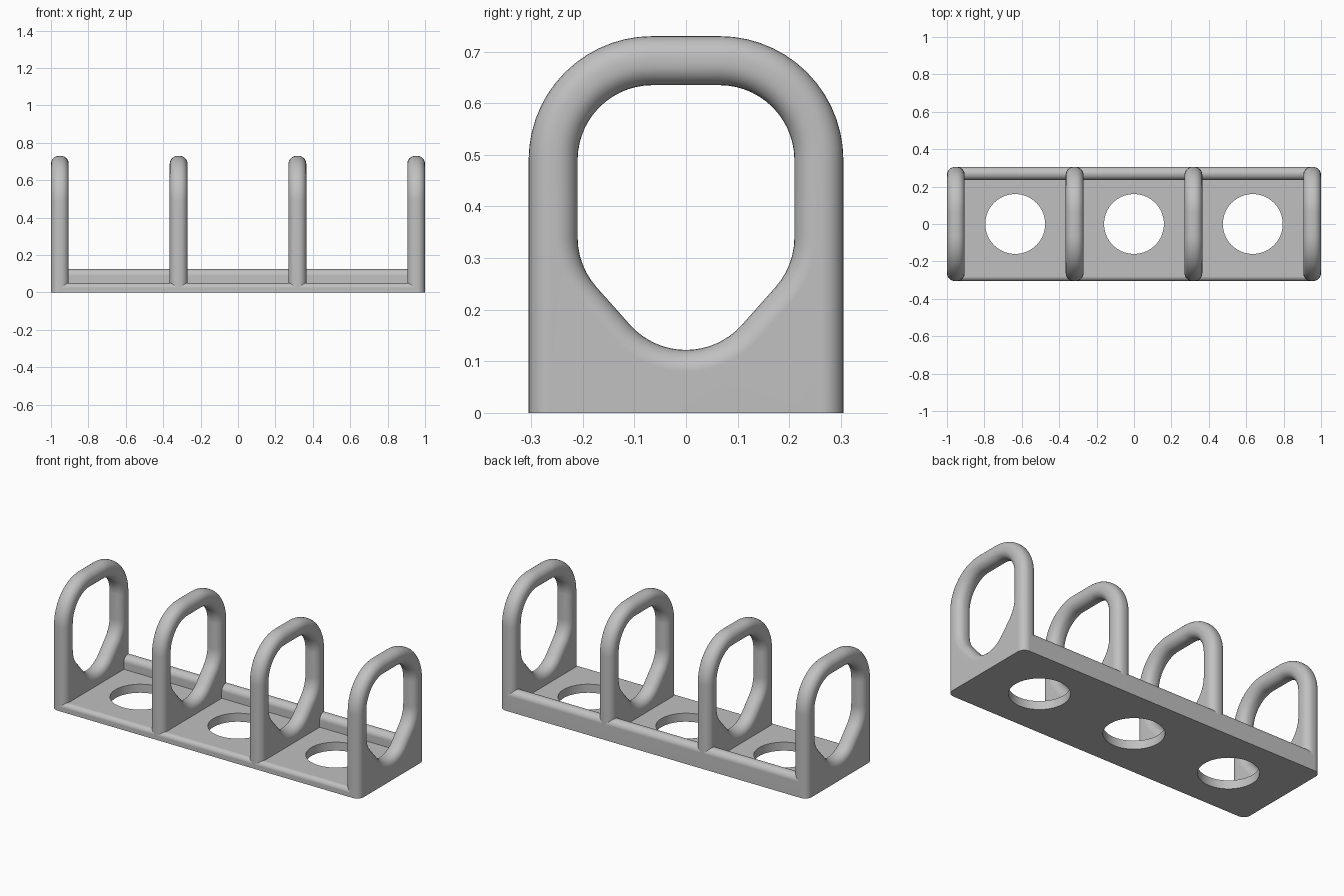
import bpy, bmesh
from math import sin, cos, pi, radians, atan2

cube = bpy.data.objects.get("Cube")
if cube:
    bpy.data.objects.remove(cube, do_unlink=True)

grey = bpy.data.materials.new("grey_plastic")
grey.use_nodes = True
colour = (0.53, 0.53, 0.53, 1)
grey.diffuse_color = colour
grey.node_tree.nodes["Principled BSDF"].inputs["Base Color"].default_value = colour

HALF_DEPTH = 0.305      # half depth of the whole rack
HALF_THICK = 0.0475     # half thickness of a hoop
ROUND = 0.042           # edge rounding of a hoop
ARC_Y, ARC_Z = 0.065, 0.49
LOW_Z, BOTTOM_Z = 0.34, 0.267


def arc(cy, cz, r, start, end, steps=14):
    """Points of an arc in the y-z plane, angles in degrees."""
    angles = [radians(start + (end - start) * i / steps) for i in range(steps + 1)]
    return [(cy + r * cos(a), cz + r * sin(a)) for a in angles]


def outer_outline(d):
    r = HALF_DEPTH - ARC_Y - d
    return ([(HALF_DEPTH - d, 0)] + arc(ARC_Y, ARC_Z, r, 0, 90)
            + arc(-ARC_Y, ARC_Z, r, 90, 180) + [(d - HALF_DEPTH, 0)])


def inner_outline(d):
    r = 0.145 + d
    tilt = 90 - atan2(LOW_Z - BOTTOM_Z, ARC_Y) * 180 / pi
    return (arc(ARC_Y, ARC_Z, r, 0, 90) + arc(-ARC_Y, ARC_Z, r, 90, 180)
            + arc(-ARC_Y, LOW_Z, r, 180, 180 + tilt, 6)
            + arc(0, BOTTOM_Z, r, 180 + tilt, 360 - tilt, 16)
            + arc(ARC_Y, LOW_Z, r, -tilt, 0, 6))


def finish(bm, name):
    bmesh.ops.recalc_face_normals(bm, faces=bm.faces)
    mesh = bpy.data.meshes.new(name)
    bm.to_mesh(mesh)
    bm.free()
    mesh.materials.append(grey)
    obj = bpy.data.objects.new(name, mesh)
    bpy.context.collection.objects.link(obj)
    return obj


def smooth(obj):
    bpy.ops.object.select_all(action='DESELECT')
    obj.select_set(True)
    bpy.context.view_layer.objects.active = obj
    bpy.ops.object.shade_smooth_by_angle(angle=radians(35))
    obj.modifiers.new("flat_sides", 'WEIGHTED_NORMAL').keep_sharp = True


def loft(bm, outline, sections):
    """Skin an outline through (x, inset) sections; return first and last rings."""
    rings = [[bm.verts.new((x, y, z)) for y, z in outline(d)] for x, d in sections]
    for a, b in zip(rings, rings[1:]):
        for i in range(len(a)):
            j = (i + 1) % len(a)
            bm.faces.new((a[i], a[j], b[j], b[i]))
    return rings[0], rings[-1]


# Hoops: rounded arch plates with a tapered opening
steps = 7
quarter = [i / steps * pi / 2 for i in range(steps + 1)]
right = [(HALF_THICK - ROUND + ROUND * sin(a), ROUND * (1 - cos(a))) for a in quarter]
sections = [(-x, d) for x, d in reversed(right)] + right

for name, x in (("hoop_right_end", -0.9525), ("hoop_right_middle", -0.3175),
                ("hoop_left_middle", 0.3175), ("hoop_left_end", 0.9525)):
    bm = bmesh.new()
    outer = loft(bm, outer_outline, sections)
    inner = loft(bm, inner_outline, sections)
    for pair in zip(outer, inner):
        edges = [bm.edges.get((ring[i - 1], ring[i]))
                 for ring in pair for i in range(len(ring))]
        bmesh.ops.triangle_fill(bm, edges=edges, use_beauty=True)
    hoop = finish(bm, name)
    hoop.location.x = x
    smooth(hoop)

# Base: floor plate with a rounded front edge and a raised back rail
profile = ([(-HALF_DEPTH, 0), (HALF_DEPTH, 0)] + arc(0.27, 0.09, 0.035, 0, 180)
           + [(0.235, 0.05)] + arc(-0.28, 0.025, 0.025, 90, 180, 8))
bm = bmesh.new()
ends = loft(bm, lambda d: profile, [(-0.9525, 0), (0.9525, 0)])
for ring in ends:
    bm.faces.new(ring)
base = finish(bm, "base_with_back_rail")

# Round holes through the floor, one per bay
for x in (-0.635, 0, 0.635):
    bpy.ops.mesh.primitive_cylinder_add(vertices=64, radius=0.16, depth=0.3,
                                        location=(x, 0, 0))
    cutter = bpy.context.object
    cutter.name = "hole_cutter"
    cutter.hide_render = True
    cutter.data.materials.append(grey)
    cut = base.modifiers.new("hole", 'BOOLEAN')
    cut.operation = 'DIFFERENCE'
    cut.solver = 'EXACT'
    cut.object = cutter
    bpy.context.view_layer.objects.active = base
    bpy.ops.object.modifier_apply(modifier=cut.name)
    bpy.data.objects.remove(cutter, do_unlink=True)
smooth(base)
